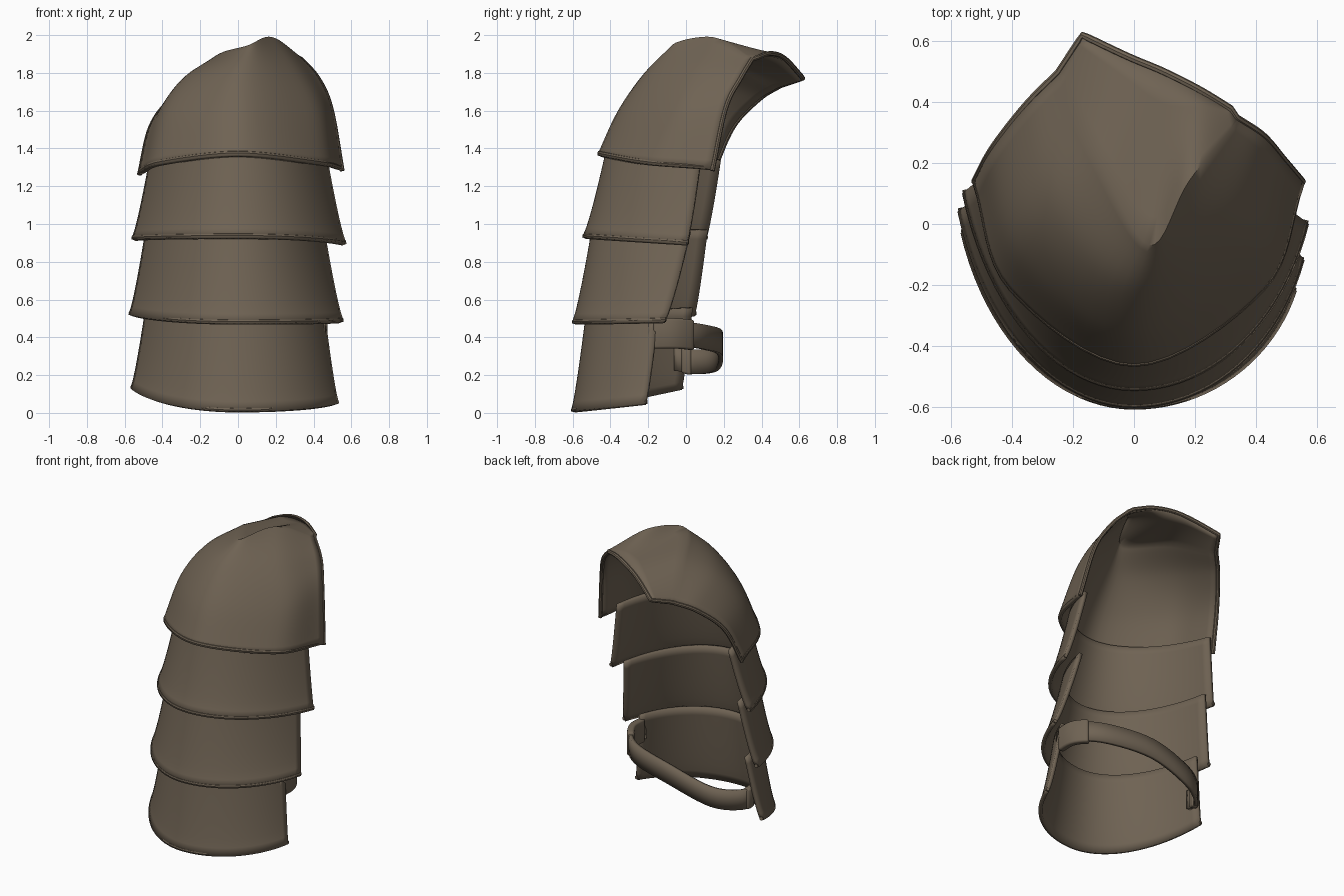
import bpy
from math import sin, cos, radians
from mathutils import Vector

old = bpy.data.objects.get("Cube")
if old:
    bpy.data.objects.remove(old)

leather = bpy.data.materials.new("brown leather")
leather.use_nodes = True
COLOUR = (0.16, 0.125, 0.088, 1)
leather.diffuse_color = COLOUR
leather.node_tree.nodes["Principled BSDF"].inputs["Base Color"].default_value = COLOUR


def spline(points, count):
    """Smooth curve through the points."""
    pts = [Vector(p) for p in points]
    pts = [2 * pts[0] - pts[1]] + pts + [2 * pts[-1] - pts[-2]]
    spans = len(pts) - 3
    out = []
    for i in range(count + 1):
        s = i / count * spans
        k = min(int(s), spans - 1)
        t = s - k
        a, b, c, d = pts[k:k + 4]
        out.append(0.5 * (2 * b + (c - a) * t + (2 * a - 5 * b + 4 * c - d) * t**2
                          + (3 * b - a - 3 * c + d) * t**3))
    return out


def finish(obj, angle=0.7):
    obj.data.materials.append(leather)
    bpy.ops.object.select_all(action="DESELECT")
    obj.select_set(True)
    bpy.context.view_layer.objects.active = obj
    if obj.type == "CURVE":
        bpy.ops.object.convert(target="MESH")
    bpy.ops.object.shade_smooth_by_angle(angle=angle)


def sheet(name, rows, thickness, offset=-1):
    """Thick plate through a grid of points."""
    n = len(rows[0])
    faces = [(r * n + c, r * n + c + 1, (r + 1) * n + c + 1, (r + 1) * n + c)
             for r in range(len(rows) - 1) for c in range(n - 1)]
    mesh = bpy.data.meshes.new(name)
    mesh.from_pydata([p for row in rows for p in row], [], faces)
    obj = bpy.data.objects.new(name, mesh)
    bpy.context.collection.objects.link(obj)
    solid = obj.modifiers.new("thickness", "SOLIDIFY")
    solid.thickness = thickness
    solid.offset = offset
    finish(obj)
    return obj


def bead(name, path, radius):
    """Rolled rim along an edge."""
    data = bpy.data.curves.new(name, "CURVE")
    data.dimensions = "3D"
    data.bevel_depth = radius
    data.bevel_resolution = 2
    data.use_fill_caps = True
    line = data.splines.new("POLY")
    line.points.add(len(path) - 1)
    for point, co in zip(line.points, path):
        point.co = (*co, 1)
    obj = bpy.data.objects.new(name, data)
    bpy.context.collection.objects.link(obj)
    finish(obj)


def inset(path, amount, lift):
    """Shrink a path towards the middle axis and raise it."""
    return [Vector((p.x * (1 - amount), p.y + amount * 0.6, p.z + lift)) for p in path]


def arc(right, front, left, count=40):
    """Bow from the right end round the front to the left end."""
    reach = radians(72)
    out = []
    for i in range(count + 1):
        a = reach * (2 * i / count - 1)
        end = Vector(right if a < 0 else left)
        p = Vector(front).lerp(end, (1 - cos(a)) / (1 - cos(reach)))
        p.x = end.x * abs(sin(a)) / sin(reach)
        out.append(p)
    return out


def lame(name, bottom, top):
    low, high = arc(*bottom), arc(*top)
    rows = []
    for i in range(11):
        v = i / 10
        row = []
        for a, b in zip(low, high):
            p = a.lerp(b, v**0.8)
            p.z = a.z + (b.z - a.z) * v
            row.append(p)
        rows.append(row)
    sheet(name, rows, 0.025)
    bead(name + "_rim", inset(low, 0.022, 0.009), 0.012)


# Overlapping lames, bottom to top
lame("bottom_lame",
     [(-0.57, -0.03, 0.13), (0, -0.61, 0.008), (0.535, -0.22, 0.05)],
     [(-0.49, 0.03, 0.56), (0, -0.53, 0.53), (0.46, -0.15, 0.53)])
lame("lower_middle_lame",
     [(-0.58, 0.04, 0.52), (0, -0.605, 0.475), (0.56, -0.12, 0.485)],
     [(-0.49, 0.11, 0.97), (0, -0.5, 0.97), (0.46, 0.02, 0.96)])
lame("upper_middle_lame",
     [(-0.565, 0.1, 0.92), (0, -0.55, 0.93), (0.575, 0, 0.895)],
     [(-0.47, 0.18, 1.34), (0, -0.42, 1.41), (0.47, 0.08, 1.37)])

# Domed shoulder cap, from lower rim over a folded ridge to the flared back edge
cap_rows = [
    [(-0.53, 0.13, 1.27), (-0.41, -0.22, 1.32), (0, -0.47, 1.365), (0.43, -0.22, 1.32), (0.56, 0.13, 1.29)],
    [(-0.47, 0.24, 1.52), (-0.36, -0.1, 1.6), (0, -0.36, 1.6), (0.39, -0.1, 1.6), (0.5, 0.2, 1.62)],
    [(-0.36, 0.38, 1.67), (-0.27, 0.05, 1.78), (0, -0.22, 1.8), (0.3, -0.01, 1.8), (0.43, 0.28, 1.78)],
    [(-0.25, 0.49, 1.74), (-0.12, 0.22, 1.89), (0.05, -0.07, 1.945), (0.18, 0.14, 1.99), (0.34, 0.34, 1.88)],
    [(-0.17, 0.61, 1.78), (-0.02, 0.54, 1.86), (0.1, 0.49, 1.9), (0.22, 0.43, 1.91), (0.32, 0.37, 1.89)],
]
columns = [spline(col[:4], 21) + spline(col[3:], 6)[1:]
           for col in zip(*[spline(row, 32) for row in cap_rows])]
cap = [list(row) for row in zip(*columns)]
sheet("shoulder_cap", cap, 0.025)
bead("cap_lower_rim", inset(cap[0], 0.022, 0.01), 0.013)
bead("cap_back_rim", inset(columns[0] + cap[-1][1:] + columns[-1][-2::-1], 0.015, -0.008), 0.013)

# Strap across the open back
path = spline([(0.45, -0.2, 0.42), (0.44, -0.04, 0.42), (0.31, 0.1, 0.4), (0, 0.18, 0.37),
               (-0.3, 0.16, 0.29), (-0.46, 0.05, 0.27), (-0.49, -0.06, 0.29)], 36)
sheet("back_strap", [[p + Vector((0, 0, h)) for p in path] for h in (-0.065, 0, 0.065)], 0.025, 0)

# Folded leather keepers at the strap ends
for name, span, half in (("buckle_keeper", path[1:10], 0.08), ("strap_anchor", path[31:35], 0.07)):
    keeper = sheet(name, [[p + Vector((0, 0, h)) for p in span] for h in (-half, 0, half)], 0.045, 0)
    bevel = keeper.modifiers.new("soft_edges", "BEVEL")
    bevel.width = 0.012
    bevel.segments = 2
